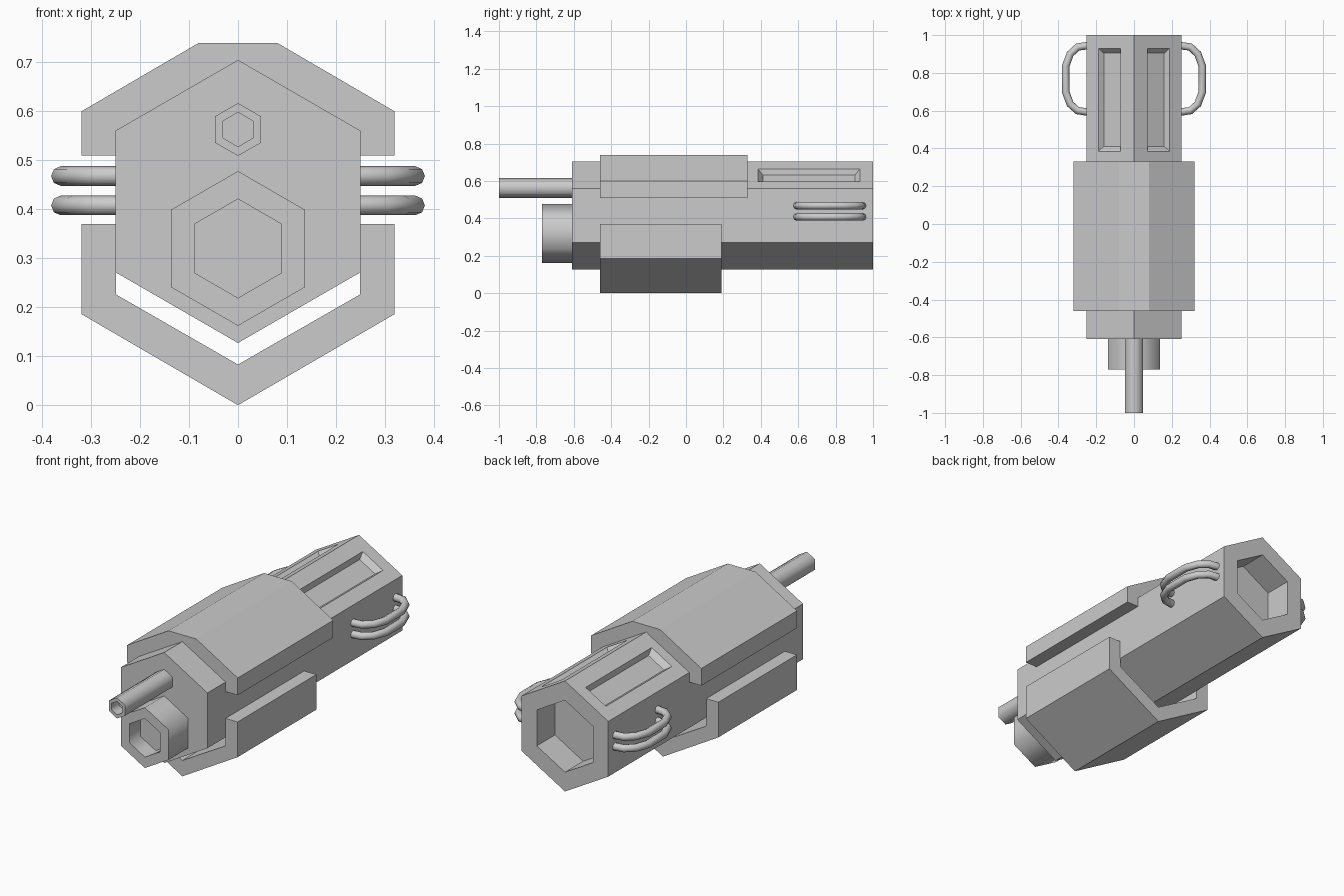
import bpy, bmesh
from math import sin, cos, pi, radians
from mathutils import Vector

if "Cube" in bpy.data.objects:
    bpy.data.objects.remove(bpy.data.objects["Cube"])


def finish(name, bm):
    bmesh.ops.recalc_face_normals(bm, faces=bm.faces[:])
    me = bpy.data.meshes.new(name)
    bm.to_mesh(me)
    bm.free()
    ob = bpy.data.objects.new(name, me)
    bpy.context.collection.objects.link(ob)
    return ob


def select_only(ob):
    bpy.ops.object.select_all(action='DESELECT')
    ob.select_set(True)
    bpy.context.view_layer.objects.active = ob


def loft(name, rings):
    """Skin a list of equal-length point rings and cap both ends."""
    bm = bmesh.new()
    vr = [[bm.verts.new(p) for p in ring] for ring in rings]
    n = len(vr[0])
    for a, b in zip(vr, vr[1:]):
        for i in range(n):
            j = (i + 1) % n
            bm.faces.new((a[i], a[j], b[j], b[i]))
    bm.faces.new(vr[0])
    bm.faces.new(vr[-1])
    return finish(name, bm)


def hex_loft(name, z, sections):
    """Pointy-top hexagons of (radius, y) around height z."""
    return loft(name, [[(r * sin(k * pi / 3), y, z + r * cos(k * pi / 3)) for k in range(6)]
                       for r, y in sections])


def mirrored_prism(name, half, y0, y1):
    """Extrude a half profile (x >= 0) mirrored across x = 0."""
    pts = half + [(-x, z) for x, z in reversed(half) if x > 0]
    return loft(name, [[(x, y, z) for x, z in pts] for y in (y0, y1)])


# Hexagonal body with a socket in the rear
body = hex_loft("body", 0.416, [(0.289, -0.61), (0.289, 1.0), (0.188, 1.0), (0.188, 0.85)])

# Tapered panel recesses in both upper rear faces
for side in (-1, 1):
    along = Vector((side * cos(pi / 6), 0, -0.5))
    normal = Vector((side * 0.5, 0, cos(pi / 6)))
    centre = Vector((side * 0.1295, 0.6575, 0.705 - 0.1295 * 0.577))
    rings = []
    for k in (1, -1):
        hs, hy = 0.0675 + k * 0.008 + 0.008 * (k - 1) * 0.5, 0.2725 + (0.026 * k)
        hs = 0.0675 + 0.016 * k
        rings.append([centre + normal * 0.028 * k + along * hs * a + Vector((0, hy * b, 0))
                      for a, b in ((-1, -1), (1, -1), (1, 1), (-1, 1))])
    cutter = loft("panel_cutter", rings)
    cutter.hide_render = True
    mod = body.modifiers.new("panel_recess", 'BOOLEAN')
    mod.operation = 'DIFFERENCE'
    mod.solver = 'EXACT'
    mod.object = cutter
    select_only(body)
    bpy.ops.object.modifier_apply(modifier=mod.name)
    bpy.data.objects.remove(cutter)

# Upper cover and lower guard
mirrored_prism("upper_cover", [(0.08, 0.74), (0.32, 0.60), (0.32, 0.51), (0.246, 0.51),
                               (0.246, 0.555), (0, 0.697)], -0.46, 0.33)
mirrored_prism("lower_guard", [(0, 0.083), (0.249, 0.226), (0.249, 0.37), (0.32, 0.37),
                               (0.32, 0.186), (0, 0.0)], -0.46, 0.19)

# Hollow barrels
for name, z, R, r, tip, floor in (("large_barrel", 0.32, 0.158, 0.101, -0.77, -0.68),
                                  ("small_barrel", 0.563, 0.054, 0.035, -1.0, -0.94)):
    ob = hex_loft(name, z, [(R, -0.60), (R, tip), (r, tip), (r, floor)])
    select_only(ob)
    bpy.ops.object.shade_smooth_by_angle(angle=radians(65))

# Pairs of side handles
path = [(0.24, 0.945), (0.298, 0.937), (0.338, 0.90), (0.362, 0.835),
        (0.362, 0.70), (0.338, 0.635), (0.298, 0.60), (0.24, 0.592)]
for side, label in ((-1, "left"), (1, "right")):
    for z, level in ((0.408, "lower"), (0.468, "upper")):
        cu = bpy.data.curves.new(f"{label}_{level}_handle", 'CURVE')
        cu.dimensions = '3D'
        cu.bevel_depth = 0.02
        cu.bevel_resolution = 2
        sp = cu.splines.new('POLY')
        sp.points.add(len(path) - 1)
        for p, (x, y) in zip(sp.points, path):
            p.co = (side * x, y, z, 1)
        ob = bpy.data.objects.new(cu.name, cu)
        bpy.context.collection.objects.link(ob)
        select_only(ob)
        bpy.ops.object.convert(target='MESH')
        bpy.ops.object.shade_smooth_by_angle(angle=radians(65))
